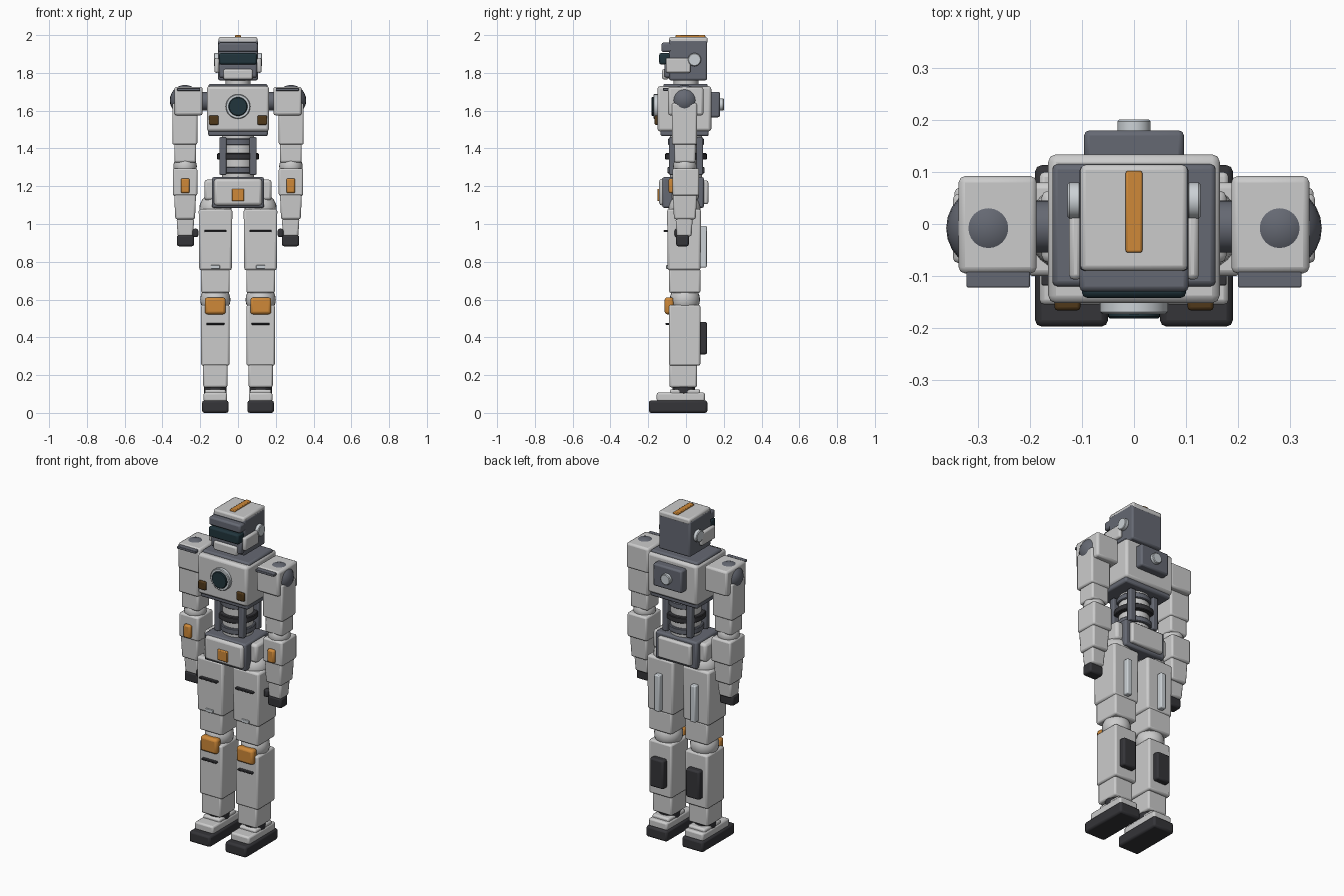
import bpy, math
from mathutils import Vector


def mat(name, r, g, b):
    m = bpy.data.materials.new(name)
    m.diffuse_color = (r, g, b, 1)
    return m


STEEL = mat("steel_dark", 0.13, 0.14, 0.17)
BLACK = mat("rubber", 0.035, 0.035, 0.04)
ORANGE = mat("orange", 0.62, 0.25, 0.04)
BROWN = mat("amber_dark", 0.08, 0.04, 0.01)
GLASS = mat("glass", 0.015, 0.035, 0.045)
SILVER = mat("silver", 0.6, 0.64, 0.67)


def finish(o, name, m):
    o.name = name
    if m:
        o.data.materials.append(m)
    bpy.ops.object.shade_smooth_by_angle(angle=math.radians(30))
    return o


def box(name, x, y, z, m=None, bev=0.01, taper=1.0):
    """Bevelled box from (min, max) ranges; taper scales the bottom face."""
    bpy.ops.mesh.primitive_cube_add(size=1)
    o = bpy.context.object
    c = Vector([(r[0] + r[1]) / 2 for r in (x, y, z)])
    d = [abs(r[1] - r[0]) for r in (x, y, z)]
    for v in o.data.vertices:
        t = taper if v.co.z < 0 else 1
        v.co = Vector((v.co.x * d[0] * t, v.co.y * d[1] * t, v.co.z * d[2]))
    o.location = c
    b = o.modifiers.new("bevel", 'BEVEL')
    b.width = min(bev, min(d) * 0.4)
    b.segments = 2
    return finish(o, name, m)


def cyl(name, c, r, depth, axis='Z', m=None):
    rot = {'X': (0, math.pi / 2, 0), 'Y': (math.pi / 2, 0, 0), 'Z': (0, 0, 0)}[axis]
    bpy.ops.mesh.primitive_cylinder_add(vertices=32, radius=r, depth=depth, location=c, rotation=rot)
    o = bpy.context.object
    b = o.modifiers.new("bevel", 'BEVEL')
    b.width = min(0.004, depth * 0.2)
    b.limit_method = 'ANGLE'
    return finish(o, name, m)


def ball(name, c, r, m=None, scale=(1, 1, 1)):
    bpy.ops.mesh.primitive_uv_sphere_add(segments=24, ring_count=14, radius=r, location=c)
    o = bpy.context.object
    o.scale = scale
    return finish(o, name, m)


def w(h):
    return (-h, h)


# Head
box("head_shell", w(0.105), (-0.09, 0.112), (1.76, 1.975), STEEL)
box("head_cap", w(0.103), (-0.09, 0.114), (1.955, 1.99))
box("head_crest", w(0.016), (-0.055, 0.102), (1.98, 2.0), ORANGE, 0.004)
box("brow", w(0.105), (-0.13, -0.07), (1.91, 1.96), STEEL)
box("visor", w(0.1), (-0.142, -0.07), (1.845, 1.905), GLASS)
box("face_lower", w(0.1), (-0.115, -0.07), (1.775, 1.85), STEEL)
box("jaw", w(0.078), (-0.127, -0.09), (1.765, 1.82))
cyl("neck", (0, 0, 1.745), 0.065, 0.06)

# Chest
box("collar", w(0.157), (-0.12, 0.115), (1.68, 1.742), STEEL)
box("chest", w(0.165), (-0.152, 0.134), (1.49, 1.73), None, 0.015)
box("chest_base", w(0.158), (-0.135, 0.12), (1.465, 1.50), STEEL)
cyl("core_ring", (0, -0.158, 1.622), 0.065, 0.03, 'Y', SILVER)
cyl("core_lens", (0, -0.165, 1.622), 0.05, 0.034, 'Y', GLASS)
box("backpack", w(0.096), (0.12, 0.18), (1.565, 1.70), STEEL)
cyl("backpack_knob", (0, 0.185, 1.632), 0.032, 0.032, 'Y', SILVER)

# Waist
cyl("waist_core", (0, 0, 1.355), 0.085, 0.24)
for z, r, m in ((1.435, 0.095, STEEL), (1.358, 0.11, BLACK), (1.285, 0.098, STEEL)):
    cyl("waist_ring", (0, 0, z), r, 0.034, 'Z', m)

# Pelvis
box("pelvis_frame", w(0.138), (-0.125, 0.095), (1.085, 1.248), STEEL)
box("pelvis_front", w(0.127), (-0.142, -0.1), (1.098, 1.24), None, 0.015)
box("pelvis_back", w(0.11), (0.08, 0.118), (1.105, 1.23))
box("pelvis_light", w(0.033), (-0.152, -0.13), (1.122, 1.186), ORANGE, 0.005)

# Parts repeated on both sides
for s, side in ((1, "left"), (-1, "right")):
    def X(a, b, s=s):
        return (min(s * a, s * b), max(s * a, s * b))

    def n(p, side=side):
        return side + "_" + p

    # Head and torso sides
    box(n("cheek"), X(0.1, 0.125), (-0.107, 0.025), (1.80, 1.88))
    cyl(n("ear"), (s * 0.115, 0.045, 1.87), 0.035, 0.026, 'X', SILVER)
    box(n("chest_lamp"), X(0.103, 0.153), (-0.166, -0.14), (1.525, 1.575), BROWN, 0.006)
    box(n("waist_post"), X(0.062, 0.098), (-0.09, -0.055), (1.26, 1.46), STEEL, 0.006)
    box(n("waist_back_post"), X(0.062, 0.098), (0.055, 0.09), (1.26, 1.46), STEEL, 0.006)
    box(n("hip_side"), X(0.12, 0.178), (-0.075, 0.065), (1.125, 1.235), None, 0.015)
    cyl(n("shoulder_axle"), (s * 0.18, -0.005, 1.65), 0.05, 0.06, 'X', STEEL)

    # Arm
    box(n("shoulder_block"), X(0.187, 0.337), (-0.095, 0.092), (1.575, 1.726), None, 0.012)
    ball(n("shoulder_ball"), (s * 0.28, -0.008, 1.655), 0.081, STEEL)
    box(n("shoulder_lip"), X(0.2, 0.322), (-0.122, -0.09), (1.705, 1.72), STEEL, 0.003)
    box(n("upper_arm"), X(0.215, 0.348), (-0.075, 0.058), (1.42, 1.64))
    box(n("upper_arm_lower"), X(0.222, 0.337), (-0.062, 0.05), (1.325, 1.43))
    ball(n("elbow"), (s * 0.28, -0.006, 1.305), 0.062)
    box(n("forearm"), X(0.215, 0.345), (-0.072, 0.07), (1.15, 1.295))
    box(n("forearm_lower"), X(0.222, 0.338), (-0.07, 0.058), (1.025, 1.16), None, 0.01, 0.9)
    box(n("forearm_lamp"), X(0.256, 0.303), (-0.092, -0.065), (1.163, 1.242), ORANGE)
    box(n("palm"), X(0.232, 0.325), (-0.055, 0.035), (0.935, 1.03), None, 0.01, 0.88)
    box(n("fingers"), X(0.233, 0.323), (-0.052, 0.015), (0.882, 0.942), BLACK)
    box(n("thumb"), X(0.21, 0.24), (-0.06, -0.02), (0.93, 0.975), BLACK)

    # Leg
    ball(n("hip_joint"), (s * 0.12, -0.008, 1.08), 0.085)
    box(n("thigh"), X(0.03, 0.208), (-0.1, 0.08), (0.755, 1.08), None, 0.012, 0.97)
    box(n("thigh_clip"), X(0.096, 0.144), (-0.105, -0.08), (0.762, 0.782), SILVER, 0.003)
    box(n("thigh_lower"), X(0.044, 0.196), (-0.09, 0.076), (0.635, 0.765))
    box(n("thigh_slot"), X(0.062, 0.178), (-0.118, -0.09), (0.957, 0.968), BLACK, 0.003)
    box(n("thigh_rail"), X(0.102, 0.138), (0.07, 0.11), (0.77, 0.99), SILVER, 0.006)
    ball(n("knee_joint"), (s * 0.12, -0.006, 0.6), 0.08)
    box(n("knee_pad"), X(0.065, 0.176), (-0.113, -0.065), (0.522, 0.612), ORANGE, 0.014)
    box(n("shin"), X(0.045, 0.195), (-0.09, 0.076), (0.25, 0.572))
    box(n("shin_slot"), X(0.072, 0.168), (-0.108, -0.08), (0.466, 0.476), BLACK, 0.003)
    box(n("calf_pack"), X(0.075, 0.165), (0.065, 0.112), (0.31, 0.482), BLACK)
    box(n("shin_lower"), X(0.056, 0.184), (-0.088, 0.058), (0.135, 0.26))
    cyl(n("ankle"), (s * 0.12, -0.012, 0.125), 0.06, 0.05, 'Z', BLACK)
    box(n("instep"), X(0.058, 0.182), (-0.155, 0.1), (0.06, 0.108))
    box(n("ankle_cuff"), X(0.064, 0.176), (-0.085, 0.075), (0.09, 0.125))
    box(n("sole"), X(0.05, 0.19), (-0.197, 0.113), (0, 0.066), BLACK, 0.012)
